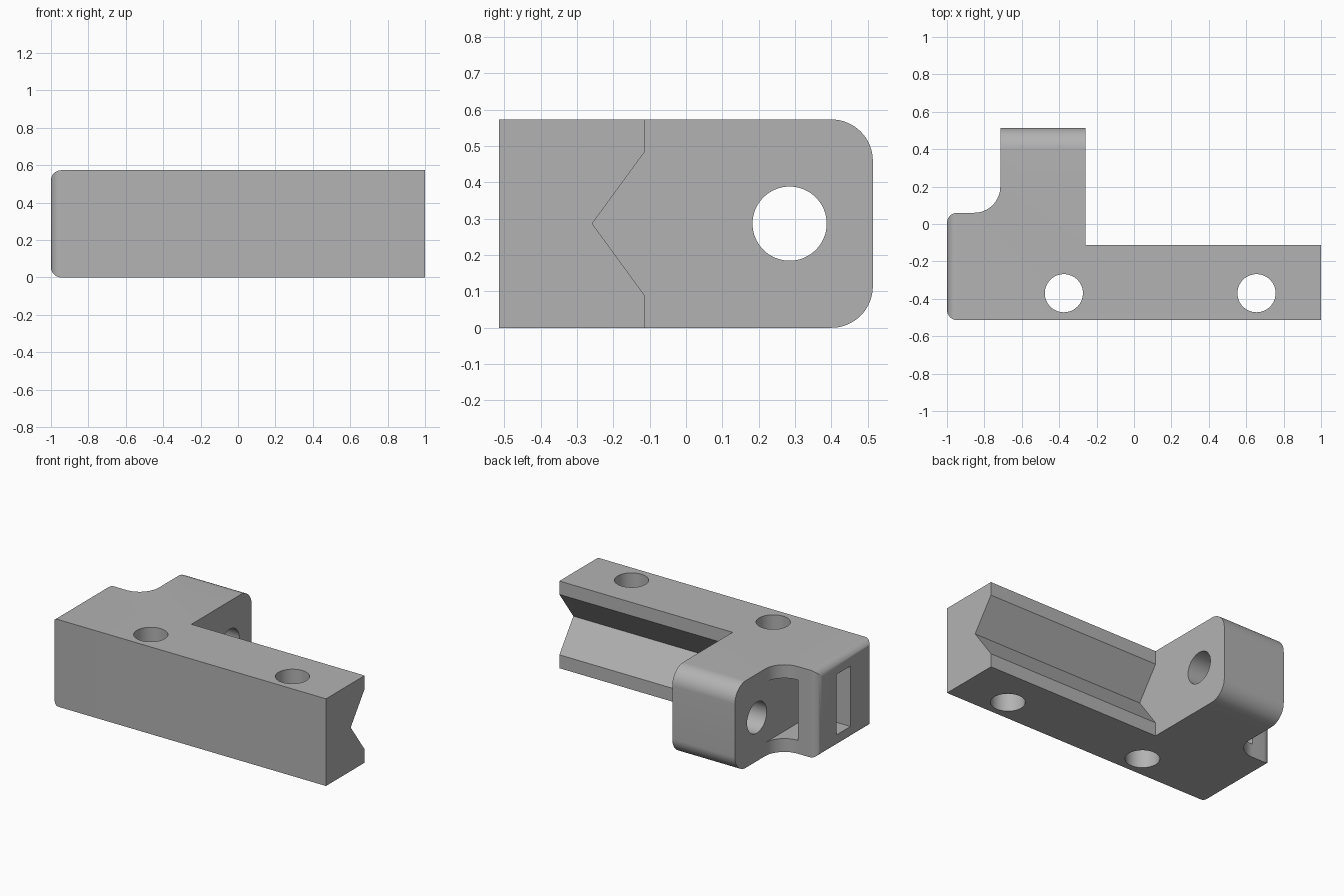
import bpy, bmesh
from math import sin, cos, pi
from mathutils import Vector

if "Cube" in bpy.data.objects:
    bpy.data.objects.remove(bpy.data.objects["Cube"])

HEIGHT = 0.573
LEFT, RIGHT = -1.0, 1.0
FRONT, BACK = -0.514, 0.514
ARM_L, ARM_R = -0.715, -0.26
RAIL_BACK, END_BACK = -0.113, 0.06
FILLET = 0.14
SLOT_Z = (0.088, 0.485)

grey = bpy.data.materials.new("plain_grey")
grey.use_nodes = True
grey.diffuse_color = (0.45, 0.45, 0.45, 1)
grey.node_tree.nodes["Principled BSDF"].inputs["Base Color"].default_value = grey.diffuse_color


def prism(name, profile, lo, hi, place, finish=None):
    """Extrude a 2D profile from lo to hi; place maps (u, v, depth) to xyz."""
    bm = bmesh.new()
    face = bm.faces.new([bm.verts.new(place(u, v, lo)) for u, v in profile])
    ext = bmesh.ops.extrude_face_region(bm, geom=[face])
    shift = Vector(place(0, 0, hi)) - Vector(place(0, 0, lo))
    bmesh.ops.translate(bm, vec=shift, verts=[v for v in ext["geom"] if isinstance(v, bmesh.types.BMVert)])
    bmesh.ops.recalc_face_normals(bm, faces=bm.faces[:])
    if finish:
        finish(bm)
    mesh = bpy.data.meshes.new(name)
    bm.to_mesh(mesh)
    bm.free()
    mesh.materials.append(grey)
    obj = bpy.data.objects.new(name, mesh)
    bpy.context.collection.objects.link(obj)
    return obj


def along_z(u, v, d):
    return (u, v, d)


def along_x(u, v, d):
    return (d, u, v)


def circle(cx, cy, r, n=64):
    return [(cx + r * cos(2 * pi * i / n), cy + r * sin(2 * pi * i / n)) for i in range(n)]


def round_edges(bm):
    # Soft edges around the end face, larger rounds on the arm tip
    def on(e, axis, value):
        return all(abs(v.co[axis] - value) < 1e-4 for v in e.verts)

    def bevel(edges, r, n):
        bmesh.ops.bevel(bm, geom=edges, offset=r, offset_type='OFFSET',
                        segments=n, profile=0.5, affect='EDGES')

    bevel([e for e in bm.edges if on(e, 0, LEFT)], 0.055, 8)
    bevel([e for e in bm.edges if on(e, 1, BACK) and (on(e, 2, 0) or on(e, 2, HEIGHT))], 0.114, 16)


# Main body: long rail, short arm, concave fillet between arm and end block
fillet = [(ARM_L - FILLET + FILLET * cos(a), END_BACK + FILLET + FILLET * sin(a))
          for a in (-pi / 2 * i / 16 for i in range(17))]
outline = [(LEFT, FRONT), (RIGHT, FRONT), (RIGHT, RAIL_BACK), (ARM_R, RAIL_BACK),
           (ARM_R, BACK), (ARM_L, BACK)] + fillet + [(LEFT, END_BACK)]
body = prism("bracket_body", outline, 0, HEIGHT, along_z, round_edges)

# Cutters: two bolt holes, arm hole, V groove, angled strap channel
mid = HEIGHT / 2
cutters = [prism("bolt_hole", circle(x, -0.37, 0.102), -0.1, HEIGHT + 0.1, along_z)
           for x in (-0.375, 0.655)]
cutters.append(prism("arm_hole", circle(0.285, mid, 0.102), ARM_L - 0.1, ARM_R + 0.1, along_x))
groove = [(-0.258, mid), (RAIL_BACK, SLOT_Z[0]), (0, SLOT_Z[0]), (0, SLOT_Z[1]), (RAIL_BACK, SLOT_Z[1])]
cutters.append(prism("v_groove", groove, ARM_R, RIGHT + 0.1, along_x))
inner = ARM_L - FILLET
channel = [(LEFT - 0.1, -0.28), (ARM_L, -0.28), (ARM_L, END_BACK + FILLET),
           (inner, END_BACK + FILLET), (inner, -0.135), (LEFT - 0.1, -0.135)]
cutters.append(prism("strap_channel", channel, *SLOT_Z, along_z))

bpy.ops.object.select_all(action='DESELECT')
body.select_set(True)
bpy.context.view_layer.objects.active = body
for cutter in cutters:
    cutter.hide_render = True
    mod = body.modifiers.new(cutter.name, 'BOOLEAN')
    mod.operation = 'DIFFERENCE'
    mod.solver = 'EXACT'
    mod.object = cutter
    bpy.ops.object.modifier_apply(modifier=mod.name)
    bpy.data.objects.remove(cutter)

bpy.ops.object.shade_smooth_by_angle(angle=pi / 6)
